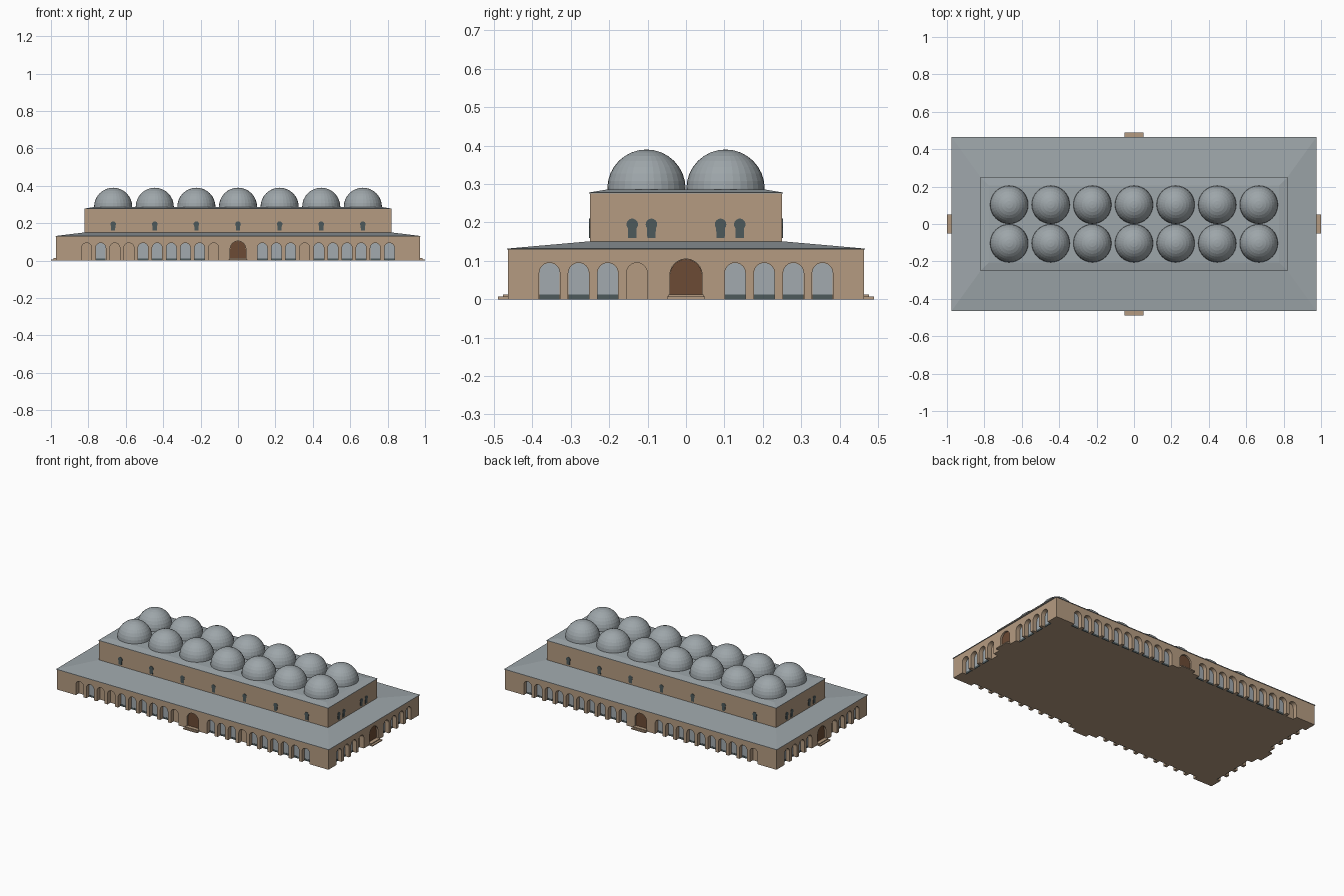
import bpy, bmesh, math
from mathutils import Matrix, Vector

if "Cube" in bpy.data.objects:
    bpy.data.objects.remove(bpy.data.objects["Cube"])


def material(name, rgb):
    m = bpy.data.materials.new(name)
    m.diffuse_color = (*rgb, 1)
    m.use_nodes = True
    m.node_tree.nodes["Principled BSDF"].inputs["Base Color"].default_value = m.diffuse_color
    return m


STONE = material("tan stone", (0.46, 0.33, 0.22))
LEAD = material("lead grey roof", (0.34, 0.38, 0.40))
GLASS = material("pale glass", (0.36, 0.40, 0.43))
WOOD = material("brown wood", (0.15, 0.07, 0.035))
DARK = material("dark slate", (0.075, 0.10, 0.105))


def finish(name, bm, mat):
    bmesh.ops.recalc_face_normals(bm, faces=bm.faces)
    me = bpy.data.meshes.new(name)
    bm.to_mesh(me)
    bm.free()
    me.materials.append(mat)
    ob = bpy.data.objects.new(name, me)
    bpy.context.collection.objects.link(ob)
    return ob


def frustum(bm, hx, hy, z0, z1, tx=None, ty=None):
    tx, ty = tx or hx, ty or hy
    rings = []
    for x, y, z in ((hx, hy, z0), (tx, ty, z1)):
        rings.append([bm.verts.new((sx * x, sy * y, z))
                      for sx, sy in ((-1, -1), (1, -1), (1, 1), (-1, 1))])
    bm.faces.new(rings[0])
    bm.faces.new(rings[1])
    for i in range(4):
        j = (i + 1) % 4
        bm.faces.new((rings[0][i], rings[0][j], rings[1][j], rings[1][i]))


def prism(bm, pts, y0, y1, mat):
    """Extrude an outline in the (u, z) plane between two depths."""
    a = [bm.verts.new(mat @ Vector((u, y0, z))) for u, z in pts]
    b = [bm.verts.new(mat @ Vector((u, y1, z))) for u, z in pts]
    bm.faces.new(a)
    bm.faces.new(b)
    for i in range(len(pts)):
        j = (i + 1) % len(pts)
        bm.faces.new((a[i], a[j], b[j], b[i]))


def arch(c, w, z0, top, n=12):
    r = w / 2
    return [(c - r, z0), (c + r, z0)] + [
        (c + r * math.cos(math.pi * i / n), top - r + r * math.sin(math.pi * i / n))
        for i in range(n + 1)]


def rect(c, w, z0, z1):
    return [(c - w / 2, z0), (c + w / 2, z0), (c + w / 2, z1), (c - w / 2, z1)]


def keyhole(c, w, z0, z1):
    r = w / 2
    zc = z1 - r
    return [(c - r * 0.72, z0), (c + r * 0.72, z0)] + [
        (c + r * math.cos(math.radians(a)), zc + r * math.sin(math.radians(a)))
        for a in range(-40, 221, 20)]


HX, HY, UX, UY = 0.972, 0.463, 0.82, 0.25
DEPTH = 0.03
LONG = [s * (0.13 + 0.0755 * i) for s in (-1, 1) for i in range(10)]
SHORT = [s * (0.128 + 0.0758 * i) for s in (-1, 1) for i in range(4)]
LONG.sort()
SHORT.sort()
DOME_X = [0.2225 * i for i in range(-3, 4)]
# rotation, wall distance, upper wall distance, arches, windows, blank arches
SIDES = [(0, HY, UY, LONG, DOME_X, {0, 2, 3, 9, 13}),
         (90, HX, UX, SHORT, (-0.14, -0.09, 0.09, 0.14), {3}),
         (180, HY, UY, LONG, DOME_X, {19}),
         (270, HX, UX, SHORT, (-0.14, -0.09, 0.09, 0.14), {4})]

# lower walls with recessed arches
walls_bm = bmesh.new()
frustum(walls_bm, HX, HY, 0, 0.13)
walls = finish("lower_walls", walls_bm, STONE)

cut, panes, sills, doors, steps, wins = (bmesh.new() for _ in range(6))
for ang, d, ud, arches, windows, blank in SIDES:
    m = Matrix.Rotation(math.radians(ang), 4, 'Z')
    for i, c in enumerate(arches):
        prism(cut, arch(c, 0.054, -0.05, 0.095), -d - 0.05, -d + DEPTH, m)
        if i not in blank:
            prism(panes, arch(c, 0.053, 0.012, 0.0945),
                  -d + DEPTH - 0.003, -d + DEPTH + 0.001, m)
            prism(sills, rect(c, 0.053, 0.0, 0.012),
                  -d + DEPTH - 0.004, -d + DEPTH + 0.001, m)
    # doorway and two steps
    prism(cut, arch(0, 0.084, 0.012, 0.105), -d - 0.05, -d + 0.015, m)
    prism(doors, arch(0, 0.083, 0.012, 0.1045), -d + 0.011, -d + 0.016, m)
    prism(steps, rect(0, 0.1, 0, 0.007), -d - 0.027, -d + 0.002, m)
    prism(steps, rect(0, 0.092, 0.007, 0.013), -d - 0.014, -d + 0.002, m)
    # upper windows
    for c in windows:
        prism(wins, keyhole(c, 0.03, 0.16, 0.21), -ud - 0.002, -ud + 0.002, m)

cutter = finish("arch_cutter", cut, STONE)
cutter.hide_render = True
mod = walls.modifiers.new("arches", 'BOOLEAN')
mod.operation = 'DIFFERENCE'
mod.solver = 'EXACT'
mod.object = cutter
bpy.context.view_layer.objects.active = walls
bpy.ops.object.modifier_apply(modifier=mod.name)
bpy.data.objects.remove(cutter)

finish("arch_panes", panes, GLASS)
finish("arch_sills", sills, DARK)
finish("doors", doors, WOOD)
finish("door_steps", steps, STONE)
finish("upper_windows", wins, DARK)

# lower sloping roof with thin eave
bm = bmesh.new()
frustum(bm, 0.976, 0.466, 0.129, 0.132)
frustum(bm, 0.976, 0.466, 0.132, 0.151, UX, UY)
finish("lower_roof", bm, LEAD)

# upper hall and its roof
bm = bmesh.new()
frustum(bm, UX, UY, 0.145, 0.276)
finish("upper_walls", bm, STONE)
bm = bmesh.new()
frustum(bm, UX + 0.002, UY + 0.002, 0.275, 0.278)
frustum(bm, UX + 0.002, UY + 0.002, 0.278, 0.286, UX - 0.045, UY - 0.045)
finish("upper_roof", bm, LEAD)

# two rows of seven domes
bm = bmesh.new()
for x in DOME_X:
    for y in (-0.103, 0.103):
        bmesh.ops.create_uvsphere(bm, u_segments=32, v_segments=16, radius=0.102,
                                  matrix=Matrix.Translation((x, y, 0.288)))
bmesh.ops.delete(bm, geom=[v for v in bm.verts if v.co.z < 0.267], context='VERTS')
finish("domes", bm, LEAD)
